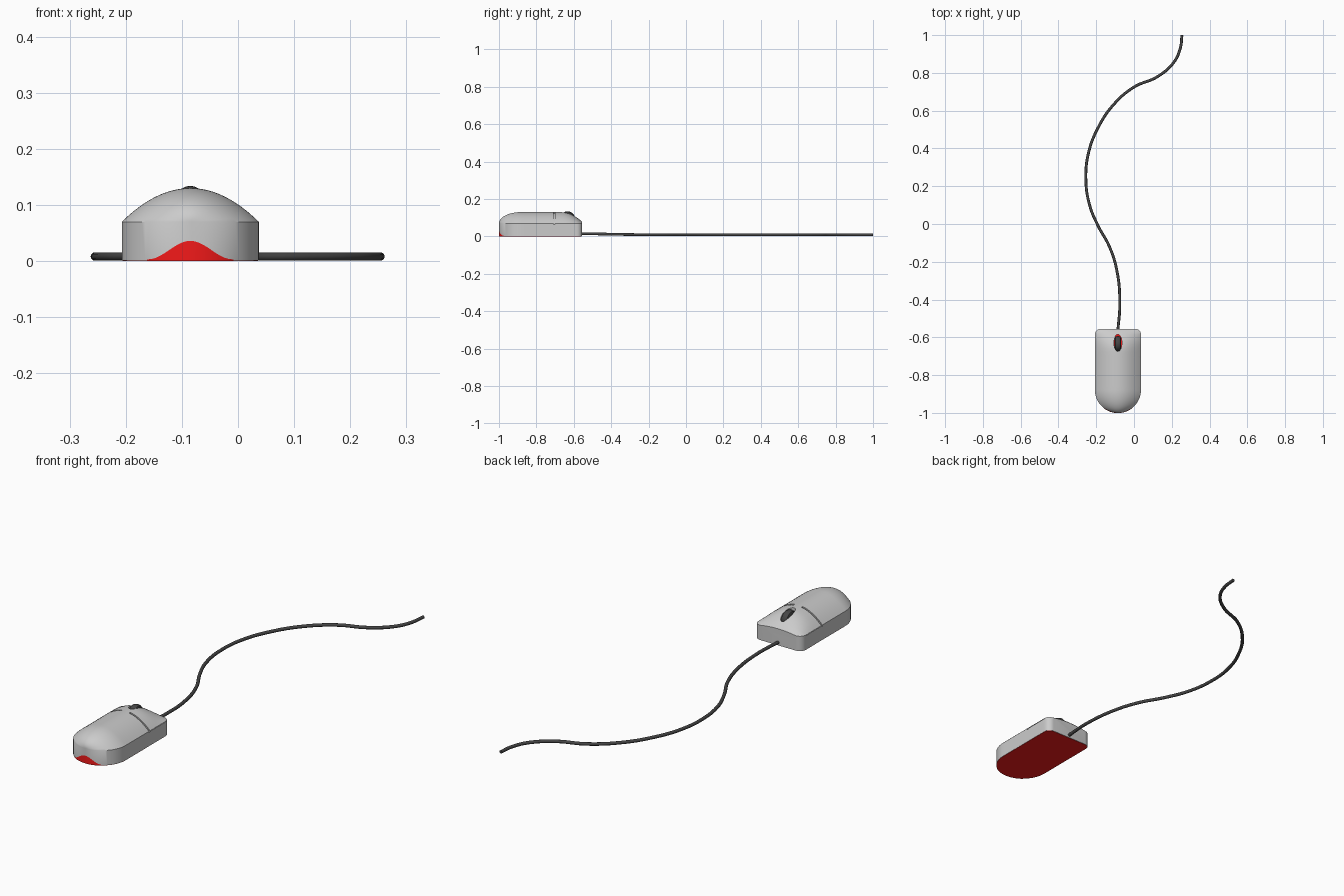
import bpy, bmesh, math

if "Cube" in bpy.data.objects:
    bpy.data.objects.remove(bpy.data.objects["Cube"])

CX, BACK, MID, FRONT, W = -0.085, -1.0, -0.878, -0.555, 0.122
RIM, TOP, CORNER = 0.07, 0.13, 0.03


def material(name, rgb):
    m = bpy.data.materials.new(name)
    m.diffuse_color = (*rgb, 1)
    m.use_nodes = True
    m.node_tree.nodes["Principled BSDF"].inputs["Base Color"].default_value = m.diffuse_color
    return m


RED = material("red", (0.9, 0.01, 0.01))
DARK = material("dark", (0.06, 0.06, 0.06))


def smooth(ob, deg=35):
    bpy.ops.object.select_all(action='DESELECT')
    ob.select_set(True)
    bpy.context.view_layer.objects.active = ob
    bpy.ops.object.shade_smooth_by_angle(angle=math.radians(deg))


def loft(name, sections, mat=None):
    """Closed solid through equal-length rings of points."""
    bm = bmesh.new()
    rings = [[bm.verts.new(p) for p in s] for s in sections]
    n = len(rings[0])
    for a, b in zip(rings, rings[1:]):
        for i in range(n):
            j = (i + 1) % n
            bm.faces.new((a[i], a[j], b[j], b[i]))
    bm.faces.new(rings[0])
    bm.faces.new(rings[-1])
    bmesh.ops.recalc_face_normals(bm, faces=bm.faces)
    me = bpy.data.meshes.new(name)
    bm.to_mesh(me)
    bm.free()
    ob = bpy.data.objects.new(name, me)
    bpy.context.collection.objects.link(ob)
    if mat:
        me.materials.append(mat)
    return ob


def crest(y):
    """Height of the centre line of the shell."""
    if y < MID:
        v = min(1, (MID - y) / (MID - BACK))
        return RIM + (TOP - RIM) * math.sqrt(1 - v * v)
    return TOP - 0.052 * max(0, (y + 0.67) / 0.115) ** 2


def height(u, y):
    return RIM + (crest(y) - RIM) * (1 - u * u)


# Plan outline as (y, half width): round tail, straight sides, rounded nose corners
outline = []
for i in range(25):
    a = math.pi / 2 * i / 24
    outline.append((MID - (MID - BACK) * math.cos(a), max(0.001, W * math.sin(a))))
for i in range(1, 17):
    outline.append((MID + (FRONT - CORNER - MID) * i / 16, W))
for i in range(1, 7):
    a = math.pi / 2 * i / 6
    outline.append((FRONT - CORNER + CORNER * math.sin(a), W - CORNER + CORNER * math.cos(a)))

# Shell
us = [-1 + i / 12 for i in range(25)]
body = loft("mouse_body", [
    [(CX - w, y, 0.001)] + [(CX + u * w, y, height(u, y)) for u in us] + [(CX + w, y, 0.001)]
    for y, w in outline])

# Cutters: button grooves over the top, side seams, wheel slot
cutters = []
for s in (-1, 1):
    strip = []
    for i in range(13):
        u = s * (0.17 + 0.85 * i / 12)
        x, z = CX + u * W, height(u, -0.704)
        strip.append([(x, -0.708, z - 0.006), (x, -0.700, z - 0.006),
                      (x, -0.700, z + 0.02), (x, -0.708, z + 0.02)])
    cutters.append(loft("groove_cutter", strip))
    x0, x1 = CX + s * (W - 0.003), CX + s * (W + 0.01)
    cutters.append(loft("seam_cutter", [
        [(x0, y, 0.067), (x1, y, 0.067), (x1, y, 0.069), (x0, y, 0.069)]
        for y in (-0.706, FRONT - CORNER)]))
ring = [2 * math.pi * i / 32 for i in range(32)]
cutters.append(loft("slot_cutter", [
    [(CX + 0.021 * math.cos(a), -0.629 + 0.045 * math.sin(a), z) for a in ring]
    for z in (-0.02, 0.2)]))

bpy.context.view_layer.objects.active = body
for c in cutters:
    c.hide_render = True
    mod = body.modifiers.new("cut", 'BOOLEAN')
    mod.operation, mod.solver, mod.object = 'DIFFERENCE', 'EXACT', c
    bpy.ops.object.modifier_apply(modifier=mod.name)
for c in cutters:
    bpy.data.objects.remove(c)
smooth(body)

# Red base plate, rising into a wave on the tail
sections = []
for y, w in outline:
    wave = y < MID and w < 0.075
    z = 0.003 + (0.0165 * (1 + math.cos(math.pi * w / 0.075)) if wave else 0)
    k = 1.008 if wave else 0.992
    w, y = w * k, MID + (y - MID) * k
    sections.append([(CX - w, y, 0), (CX - w, y, z), (CX + w, y, z), (CX + w, y, 0)])
smooth(loft("red_base", sections, RED))

# Scroll wheel
profile = [(-0.017, 0.030), (-0.014, 0.036), (-0.007, 0.0395), (0, 0.0405),
           (0.007, 0.0395), (0.014, 0.036), (0.017, 0.030)]
wheel = loft("scroll_wheel", [
    [(CX + x, -0.634 + r * math.cos(a), 0.0935 + r * math.sin(a)) for a in ring]
    for x, r in profile], DARK)
smooth(wheel)

# Cord
path = [(-0.086, -0.57, 0.015), (-0.075, -0.42, 0.012), (-0.09, -0.25, 0.009),
        (-0.13, -0.12, 0.008), (-0.19, -0.01, 0.008), (-0.235, 0.1, 0.008),
        (-0.255, 0.24, 0.008), (-0.24, 0.38, 0.008), (-0.19, 0.51, 0.008),
        (-0.11, 0.63, 0.008), (0, 0.725, 0.008), (0.124, 0.78, 0.008),
        (0.21, 0.855, 0.008), (0.245, 0.93, 0.008), (0.254, 1.0, 0.008)]
cu = bpy.data.curves.new("cord", 'CURVE')
cu.dimensions, cu.bevel_depth, cu.bevel_resolution = '3D', 0.0075, 3
cu.resolution_u, cu.use_fill_caps = 8, True
sp = cu.splines.new('BEZIER')
sp.bezier_points.add(len(path) - 1)
for bp, p in zip(sp.bezier_points, path):
    bp.co = p
    bp.handle_left_type = bp.handle_right_type = 'AUTO'
cu.materials.append(DARK)
cord = bpy.data.objects.new("cord", cu)
bpy.context.collection.objects.link(cord)
